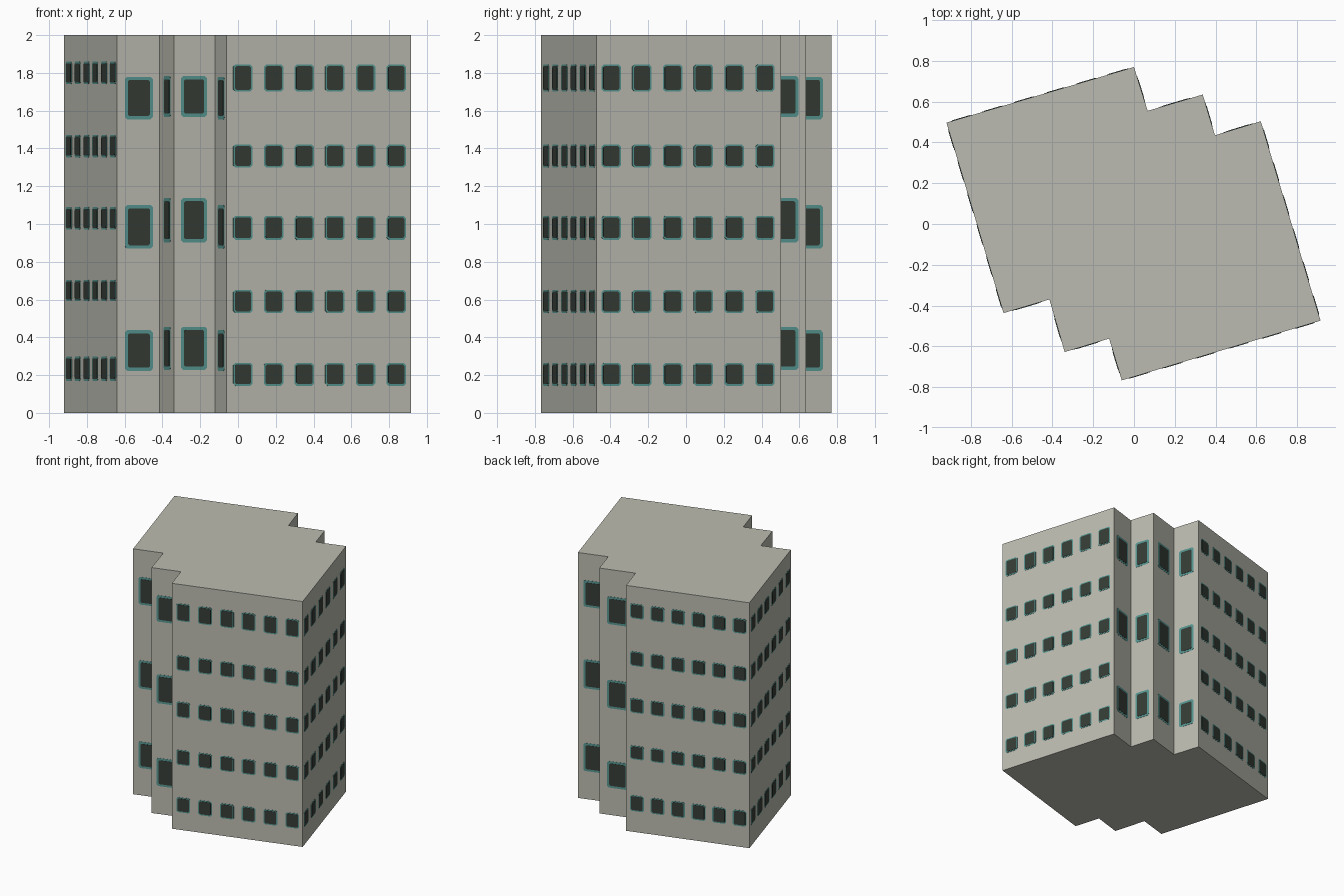
import bpy, bmesh
from mathutils import Vector

if "Cube" in bpy.data.objects:
    bpy.data.objects.remove(bpy.data.objects["Cube"])


def material(name, rgb):
    m = bpy.data.materials.new(name)
    m.diffuse_color = (*rgb, 1)
    m.use_nodes = True
    m.node_tree.nodes["Principled BSDF"].inputs["Base Color"].default_value = m.diffuse_color
    return m


CONCRETE = material("warm grey concrete", (0.50, 0.50, 0.44))
TEAL = material("teal frame", (0.095, 0.305, 0.283))
GLASS = material("dark glass", (0.036, 0.046, 0.037))

# Stepped footprint, anticlockwise from the left corner
A, L, K, J = (-0.92, 0.497), (-0.64, -0.437), (-0.415, -0.37), (-0.34, -0.628)
I, H, G, F = (-0.122, -0.562), (-0.06, -0.767), (0.915, -0.474), (0.622, 0.504)
E, D, C, B = (0.397, 0.435), (0.337, 0.635), (0.067, 0.555), (0.0, 0.77)
FOOTPRINT = [A, L, K, J, I, H, G, F, E, D, C, B]
HEIGHT = 2.0


def add_object(name, bm, mat):
    bmesh.ops.recalc_face_normals(bm, faces=bm.faces)
    me = bpy.data.meshes.new(name)
    bm.to_mesh(me)
    bm.free()
    me.materials.append(mat)
    ob = bpy.data.objects.new(name, me)
    bpy.context.collection.objects.link(ob)


def prism(bm, points, offset):
    """Extrude an outline along the offset vector into a closed solid."""
    face = bm.faces.new([bm.verts.new(p) for p in points])
    ext = bmesh.ops.extrude_face_region(bm, geom=[face], use_keep_orig=True)
    verts = [v for v in ext["geom"] if isinstance(v, bmesh.types.BMVert)]
    bmesh.ops.translate(bm, verts=verts, vec=offset)


def plate(bm, start, end, t, z, w, h, depth, cut):
    """Corner-cut plate on the wall from start to end, at fraction t."""
    a, b = Vector((*start, 0)), Vector((*end, 0))
    u = (b - a).normalized()
    n = Vector((u.y, -u.x, 0))
    centre = a.lerp(b, t) + Vector((0, 0, z)) - n * 0.001
    x, y = w / 2, h / 2
    corners = [(x, y - cut), (x - cut, y), (cut - x, y), (-x, y - cut),
               (-x, cut - y), (cut - x, -y), (x - cut, -y), (x, cut - y)]
    prism(bm, [centre + u * p + Vector((0, 0, q)) for p, q in corners], n * (depth + 0.001))


def windows(name, walls, border):
    """Teal frames with dark panes; walls hold (start, end, fractions, rows, width)."""
    frames, panes = bmesh.new(), bmesh.new()
    for start, end, fractions, rows, w in walls:
        for t in fractions:
            for z, h in rows:
                plate(frames, start, end, t, z, w, h, 0.0015, 0.012)
                plate(panes, start, end, t, z, w - 2 * border, h - 2 * border, 0.003, 0.008)
    add_object(name + "_frames", frames, TEAL)
    add_object(name + "_panes", panes, GLASS)


# Building body
body = bmesh.new()
prism(body, [(x, y, 0) for x, y in FOOTPRINT], Vector((0, 0, HEIGHT)))
add_object("building_body", body, CONCRETE)

# Small windows: six columns by five floors on the four broad walls
columns = [0.088 + 0.1665 * i for i in range(6)]
rows_front = [(1.773, 0.143), (1.36, 0.122), (0.98, 0.127), (0.59, 0.122), (0.204, 0.122)]
rows_back = [(1.80, 0.12), (1.412, 0.118), (1.03, 0.118), (0.648, 0.112), (0.234, 0.128)]
windows("small_window", [(H, G, columns, rows_front, 0.107),
                         (G, F, [1 - t for t in columns], rows_front, 0.107),
                         (A, L, columns, rows_back, 0.107),
                         (B, A, columns, rows_back, 0.107)], 0.009)

# Large windows: one column of three on every stepped wall
rows_low = [(1.667, 0.225), (0.985, 0.23), (0.33, 0.215)]
rows_high = [(1.675, 0.215), (1.02, 0.235), (0.342, 0.228)]
windows("large_window", [(L, K, [0.51], rows_low, 0.155), (I, H, [0.53], rows_low, 0.125),
                         (K, J, [0.54], rows_high, 0.13), (J, I, [0.49], rows_high, 0.145),
                         (F, E, [0.5], rows_high, 0.15), (E, D, [0.5], rows_high, 0.125),
                         (D, C, [0.5], rows_low, 0.16), (C, B, [0.5], rows_low, 0.13)], 0.017)
